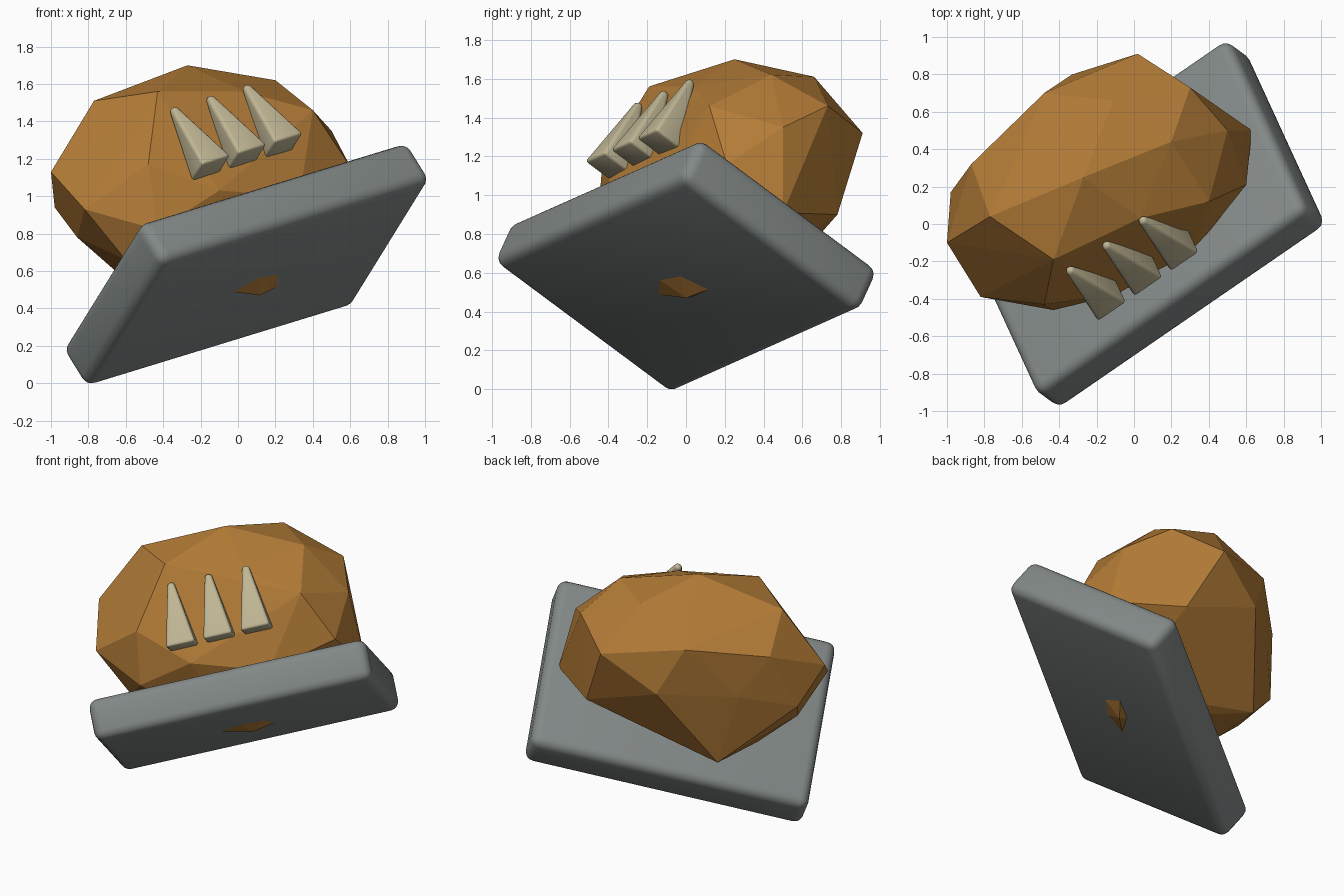
import bpy, bmesh
from mathutils import Matrix, Vector

if "Cube" in bpy.data.objects:
    bpy.data.objects.remove(bpy.data.objects["Cube"], do_unlink=True)


def material(name, rgb):
    mat = bpy.data.materials.new(name)
    mat.use_nodes = True
    mat.diffuse_color = (*rgb, 1)
    mat.node_tree.nodes["Principled BSDF"].inputs["Base Color"].default_value = (*rgb, 1)
    return mat


def make_object(name, bm, mat, frame=Matrix()):
    bmesh.ops.recalc_face_normals(bm, faces=bm.faces)
    mesh = bpy.data.meshes.new(name)
    bm.to_mesh(mesh)
    bm.free()
    mesh.materials.append(mat)
    obj = bpy.data.objects.new(name, mesh)
    bpy.context.collection.objects.link(obj)
    obj.matrix_world = frame
    return obj


def round_edges(obj, width, segments):
    bevel = obj.modifiers.new("rounded_edges", "BEVEL")
    bevel.width = width
    bevel.segments = segments
    bevel.limit_method = "NONE"
    bpy.ops.object.select_all(action="DESELECT")
    obj.select_set(True)
    bpy.context.view_layer.objects.active = obj
    bpy.ops.object.modifier_apply(modifier=bevel.name)
    bpy.ops.object.shade_smooth_by_angle(angle=0.8)


brown = material("rock_brown", (0.45, 0.20, 0.038))
grey = material("slab_grey", (0.225, 0.25, 0.245))
bone = material("claw_bone", (0.53, 0.47, 0.30))

# Tilted frame shared by the slab and claws: long axis, depth axis, normal
long_axis = Vector((0.80, 0.55, 0.245)).normalized()
up_axis = Vector((-0.492, 0.363, 0.793))
up_axis = (up_axis - long_axis * up_axis.dot(long_axis)).normalized()
back_axis = up_axis.cross(long_axis)
frame = Matrix((long_axis, back_axis, up_axis)).transposed().to_4x4()
frame.translation = (0.045, 0, 0.635)

# Slab with rounded edges
bm = bmesh.new()
bmesh.ops.create_cube(bm, size=2)
bmesh.ops.scale(bm, verts=bm.verts, vec=(0.902, 0.613, 0.135))
slab = make_object("slab", bm, grey, frame)
round_edges(slab, 0.06, 4)

# Faceted boulder: hull around its main corners
crown = [(-.27, .25, 1.70), (.20, .44, 1.62), (-.11, .66, 1.61), (-.77, .04, 1.51),
         (-.43, -.19, 1.56), (.03, .03, 1.56), (.40, .12, 1.46), (.30, .73, 1.46),
         (.50, .50, 1.35)]
belt = [(.02, .91, 1.32), (.63, .50, .91), (.60, .21, 1.16), (.33, -.13, 1.0),
        (-.10, -.38, 1.03), (-.48, -.43, 1.17), (-.43, -.46, .82), (-.82, -.39, .93),
        (-1.0, -.10, 1.13), (-.98, .17, .94), (-.87, .32, 1.31), (-.48, .70, 1.40),
        (-.33, .80, 1.09), (-.72, .45, 1.04), (.22, .78, .90)]
underside = [(-.86, 0, .78), (-.58, .48, .56), (-.62, .10, .57), (-.60, -.32, .66),
             (-.04, -.16, .49), (.10, -.16, .58), (.23, -.03, .60), (.26, .18, .54),
             (.12, 0, .47)]
bm = bmesh.new()
for corner in crown + belt + underside:
    bm.verts.new(corner)
hull = bmesh.ops.convex_hull(bm, input=bm.verts)
inside = [g for g in hull["geom_interior"] if isinstance(g, bmesh.types.BMVert)]
bmesh.ops.delete(bm, geom=inside, context="VERTS")
make_object("boulder", bm, brown)

# Three tapered claws standing against the front of the boulder
for name, x in (("right_claw", -0.243), ("middle_claw", 0), ("left_claw", 0.243)):
    bm = bmesh.new()
    bmesh.ops.create_cube(bm, size=1)
    for v in bm.verts:
        if v.co.z > 0:
            v.co = (x + v.co.x * 0.04, -0.513 + v.co.y * 0.04, 0.768)
        else:
            v.co = (x - 0.006 + v.co.x * 0.19, -0.53 + v.co.y * 0.17, 0.35)
    claw = make_object(name, bm, bone, frame)
    round_edges(claw, 0.018, 3)
